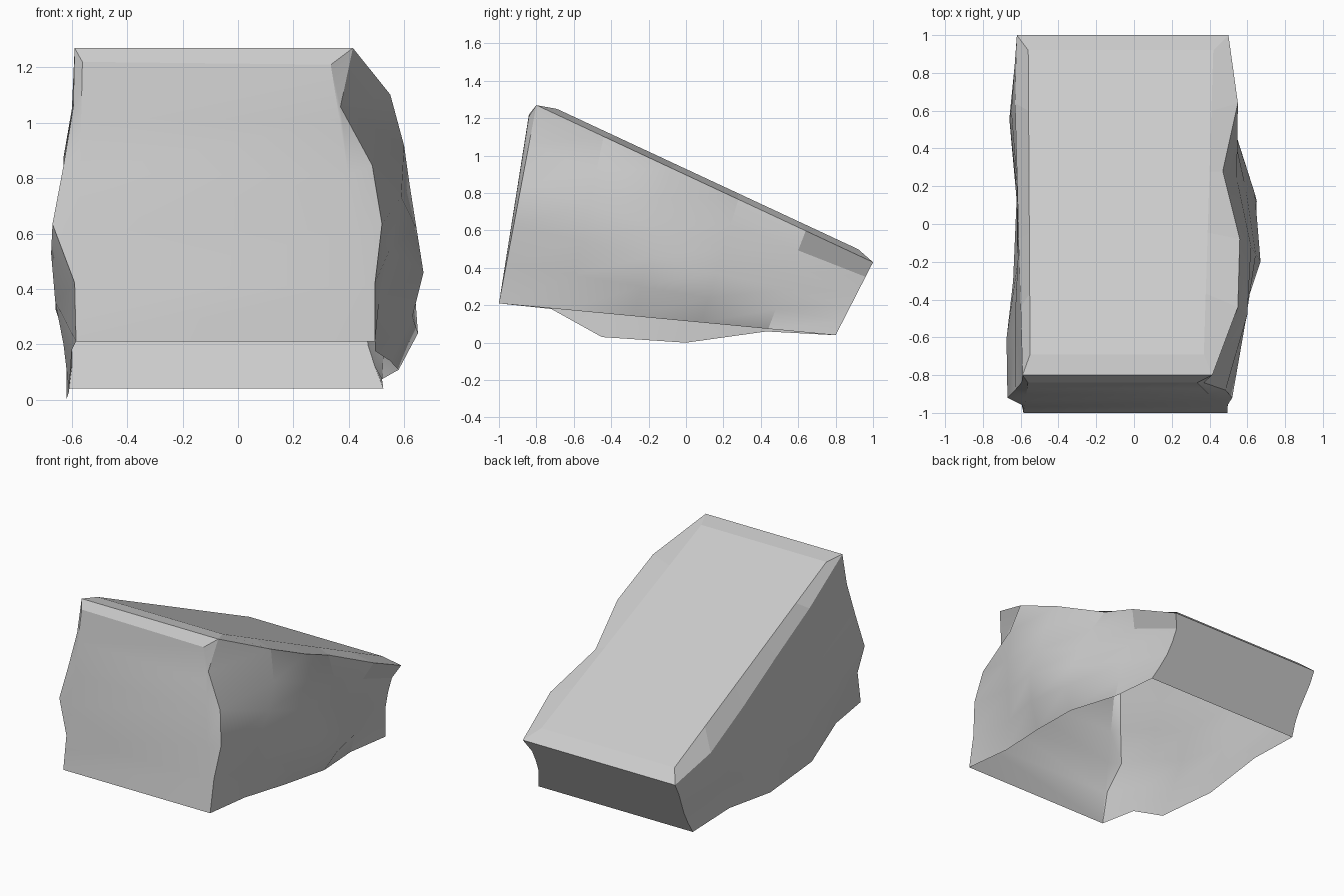
import bpy, bmesh, math
from mathutils import Vector

if "Cube" in bpy.data.objects:
    bpy.data.objects.remove(bpy.data.objects["Cube"])


def lerp(a, b, n=6):
    a, b = Vector(a), Vector(b)
    return [a.lerp(b, i / (n - 1)) for i in range(n)]


def make_part(name, grids, outward, smooth=0):
    """Join grids of points into one sheet whose faces look outward."""
    bm = bmesh.new()
    for rows in grids:
        vs = [[bm.verts.new(p) for p in row] for row in rows]
        for r0, r1 in zip(vs, vs[1:]):
            for i in range(len(r0) - 1):
                bm.faces.new((r0[i], r0[i + 1], r1[i + 1], r1[i]))
    bmesh.ops.remove_doubles(bm, verts=bm.verts, dist=0.0005)
    bm.normal_update()
    for f in bm.faces:
        if f.normal.dot(Vector(outward)) < 0:
            f.normal_flip()
    me = bpy.data.meshes.new(name)
    bm.to_mesh(me)
    bm.free()
    ob = bpy.data.objects.new(name, me)
    bpy.context.collection.objects.link(ob)
    if smooth:
        bpy.context.view_layer.objects.active = ob
        ob.select_set(True)
        bpy.ops.object.shade_smooth_by_angle(angle=math.radians(smooth))
        ob.select_set(False)
    return ob


def wall(columns, low, high):
    """Columns run front to back, each listing x from bottom to top."""
    return [[Vector((x, y, z)) for x, (_, y, z) in zip(xs, lerp((0, *a), (0, *b)))]
            for xs, a, b in zip(columns, low, high)]


def edge(a, b):
    """Straight (y, z) line along a wall edge."""
    return [p.yz for p in lerp((0, *a), (0, *b))]


right = wall([(.495, .495, .52, .485, .37, .415),
              (.495, .51, .55, .59, .60, .55),
              (.547, .63, .67, .645, .62, .56),
              (.58, .65, .64, .59, .545, .47),
              (.52, .525, .525, .51, .50, .55),
              (.525, .495, .47, .46, .46, .50)],
             edge((-1, .21), (.8, .04)), edge((-.8, 1.27), (1, .43)))
# Left edges sag vertically as well
left = wall([(-.585, -.59, -.67, -.63, -.595, -.59),
             (-.60, -.66, -.675, -.63, -.63, -.60),
             (-.61, -.63, -.64, -.62, -.615, -.61),
             (-.62, -.62, -.62, -.62, -.62, -.62),
             (-.62, -.62, -.63, -.66, -.65, -.63),
             (-.61, -.60, -.60, -.61, -.62, -.62)],
            [(-1, .21), (-.72, .18), (-.45, .03), (0, 0), (.43, .06), (.8, .04)],
            [(-.8, 1.27), (-.44, 1.05), (-.08, .87), (.28, .68), (.64, .51), (1, .43)])

make_part("right_wall", [right], (1, 0, 0), 24)
make_part("left_wall", [left], (-1, 0, 0), 30)

# Sloping top with a raised inner panel
lt, rt = [c[-1] for c in left], [c[-1] for c in right]
li = lerp((-.55, -.69, 1.25), (-.56, .92, .50))
ri = lerp((.37, -.69, 1.25), (.42, .92, .50))
make_part("sloping_top", [[lt, li, ri, rt],
                          [[lt[0], rt[0]], [li[0], ri[0]]],
                          [[lt[-1], rt[-1]], [li[-1], ri[-1]]]], (0, .42, .9))

# Front with a slightly proud panel near the top
fl, fr = left[0], right[0]
il = lerp((-.584, -1, .21), (-.562, -.84, 1.22))
ir = lerp((.494, -1, .21), (.335, -.84, 1.21))
make_part("front_face", [[fl, il, ir, fr], [[fl[-1], fr[-1]], [il[-1], ir[-1]]]],
          (0, -.98, .2), 20)

# Back end; the underside stays open
make_part("back_face", [[left[-1], right[-1]]], (0, 1, -.4))
